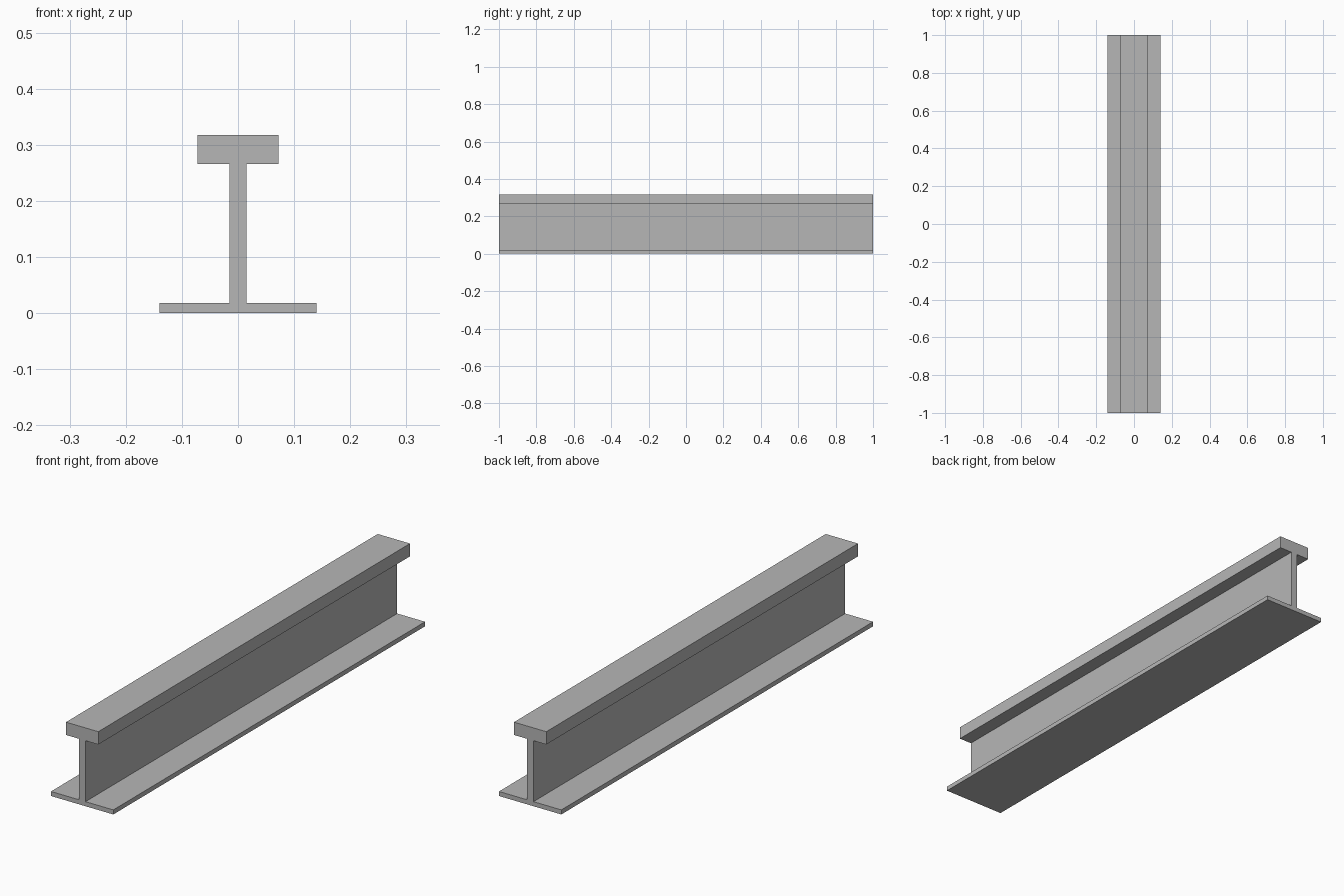
import bpy
import bmesh

if "Cube" in bpy.data.objects:
    bpy.data.objects.remove(bpy.data.objects["Cube"])

LENGTH = 2.0

# Right half of the rail cross-section (x, z), from foot to head
half = [(0.14, 0.0), (0.14, 0.0185), (0.015, 0.0185),
        (0.015, 0.266), (0.0725, 0.266), (0.0725, 0.318)]
profile = half + [(-x, z) for x, z in reversed(half)]

# Plain steel grey
steel = bpy.data.materials.new("steel_grey")
steel.diffuse_color = (0.47, 0.47, 0.47, 1.0)
steel.use_nodes = True
steel.node_tree.nodes["Principled BSDF"].inputs["Base Color"].default_value = steel.diffuse_color

# Rail beam: mirrored profile extruded along y
bm = bmesh.new()
end = bm.faces.new([bm.verts.new((x, -LENGTH / 2, z)) for x, z in profile])
result = bmesh.ops.extrude_face_region(bm, geom=[end], use_keep_orig=True)
moved = [g for g in result["geom"] if isinstance(g, bmesh.types.BMVert)]
bmesh.ops.translate(bm, verts=moved, vec=(0, LENGTH, 0))
bmesh.ops.recalc_face_normals(bm, faces=bm.faces)

mesh = bpy.data.meshes.new("rail_beam")
bm.to_mesh(mesh)
bm.free()
mesh.materials.append(steel)
rail = bpy.data.objects.new("rail_beam", mesh)
bpy.context.collection.objects.link(rail)
